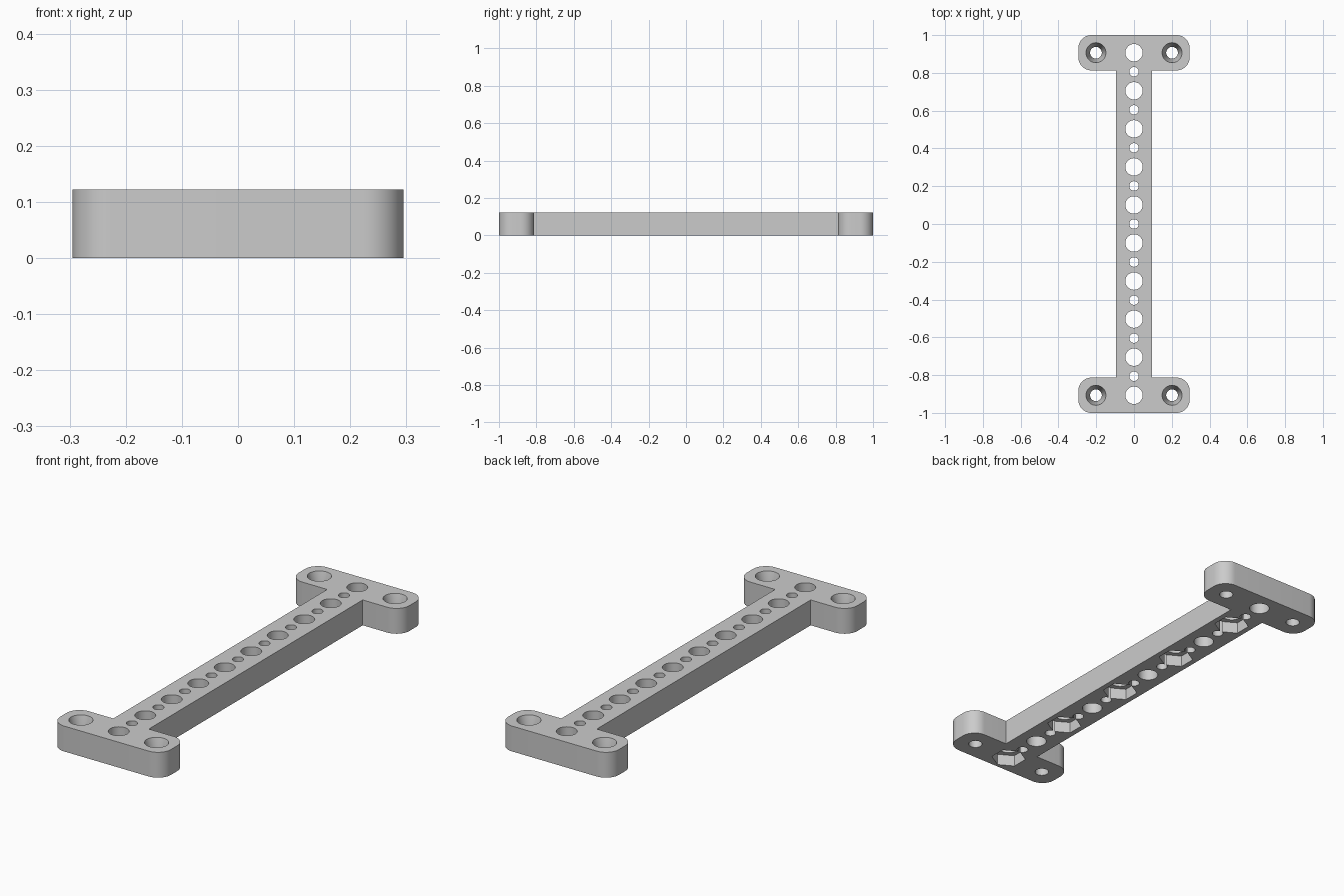
import bpy, bmesh, math
from mathutils import Vector

cube = bpy.data.objects.get("Cube")
if cube:
    bpy.data.objects.remove(cube, do_unlink=True)

PITCH = 0.2015          # spacing of the hole grid
HEIGHT = 0.122
BAR_X, END_X, END_Y, CORNER = 0.0945, 0.295, 0.813, 0.07

grey = bpy.data.materials.new("light_grey")
grey.use_nodes = True
colour = (0.6, 0.6, 0.6, 1)
grey.diffuse_color = colour
grey.node_tree.nodes["Principled BSDF"].inputs["Base Color"].default_value = colour


def make_object(name, bm):
    bmesh.ops.recalc_face_normals(bm, faces=bm.faces)
    mesh = bpy.data.meshes.new(name)
    bm.to_mesh(mesh)
    bm.free()
    mesh.materials.append(grey)
    obj = bpy.data.objects.new(name, mesh)
    bpy.context.collection.objects.link(obj)
    return obj


def add_lathe(bm, x, y, profile, sides=40, turn=0.0):
    """Closed stack of rings; profile lists (radius, z) from bottom to top."""
    rings = []
    for r, z in profile:
        angles = [turn + math.tau * i / sides for i in range(sides)]
        rings.append([bm.verts.new((x + r * math.cos(a), y + r * math.sin(a), z)) for a in angles])
    for low, high in zip(rings, rings[1:]):
        for i in range(sides):
            j = (i + 1) % sides
            bm.faces.new((low[i], low[j], high[j], high[i]))
    bm.faces.new(rings[0][::-1])
    bm.faces.new(rings[-1])


def arc(cx, cy, start):
    steps = 12
    angles = [math.radians(start + 90 * i / steps) for i in range(steps + 1)]
    return [(cx + CORNER * math.cos(a), cy + CORNER * math.sin(a)) for a in angles]


# Body outline: one quarter mirrored round, then extruded
quarter = ([(BAR_X, END_Y)]
           + arc(END_X - CORNER, END_Y + CORNER, -90)
           + arc(END_X - CORNER, 1 - CORNER, 0))
half = quarter + [(-x, y) for x, y in reversed(quarter)]
outline = half + [(-x, -y) for x, y in half]
bm = bmesh.new()
base = bm.faces.new([bm.verts.new((x, y, 0)) for x, y in outline])
grown = bmesh.ops.extrude_face_region(bm, geom=[base])
top = [v for v in grown["geom"] if isinstance(v, bmesh.types.BMVert)]
bmesh.ops.translate(bm, verts=top, vec=Vector((0, 0, HEIGHT)))
body = make_object("mounting_bar", bm)

# Through holes: large and small in a row, countersunk screws at the ends
LOW, HIGH = -0.05, HEIGHT + 0.05
bm = bmesh.new()
for i in range(-9, 10):
    radius = 0.046 if i % 2 else 0.025
    add_lathe(bm, 0, i * PITCH / 2, [(radius, LOW), (radius, HIGH)])
for sx in (-1, 1):
    for sy in (-1, 1):
        add_lathe(bm, sx * PITCH, sy * PITCH * 4.5,
                  [(0.031, LOW), (0.031, 0.04), (0.053, HEIGHT), (0.053, HIGH)])
holes = make_object("hole_cutter", bm)

# Hexagonal nut pockets under every other large hole
bm = bmesh.new()
for i in range(-9, 10, 4):
    add_lathe(bm, 0, i * PITCH / 2, [(0.079, LOW), (0.079, 0.055)], 6, math.pi / 6)
pockets = make_object("nut_pocket_cutter", bm)

# Cut, bake the result and drop the cutters
for cutter in (holes, pockets):
    cut = body.modifiers.new(cutter.name, 'BOOLEAN')
    cut.operation = 'DIFFERENCE'
    cut.solver = 'EXACT'
    cut.object = cutter
    cutter.hide_render = True
bpy.ops.object.select_all(action='DESELECT')
body.select_set(True)
bpy.context.view_layer.objects.active = body
for cutter in (holes, pockets):
    bpy.ops.object.modifier_apply(modifier=cutter.name)
for cutter in (holes, pockets):
    bpy.data.objects.remove(cutter, do_unlink=True)
bpy.ops.object.shade_smooth_by_angle(angle=math.radians(25))
